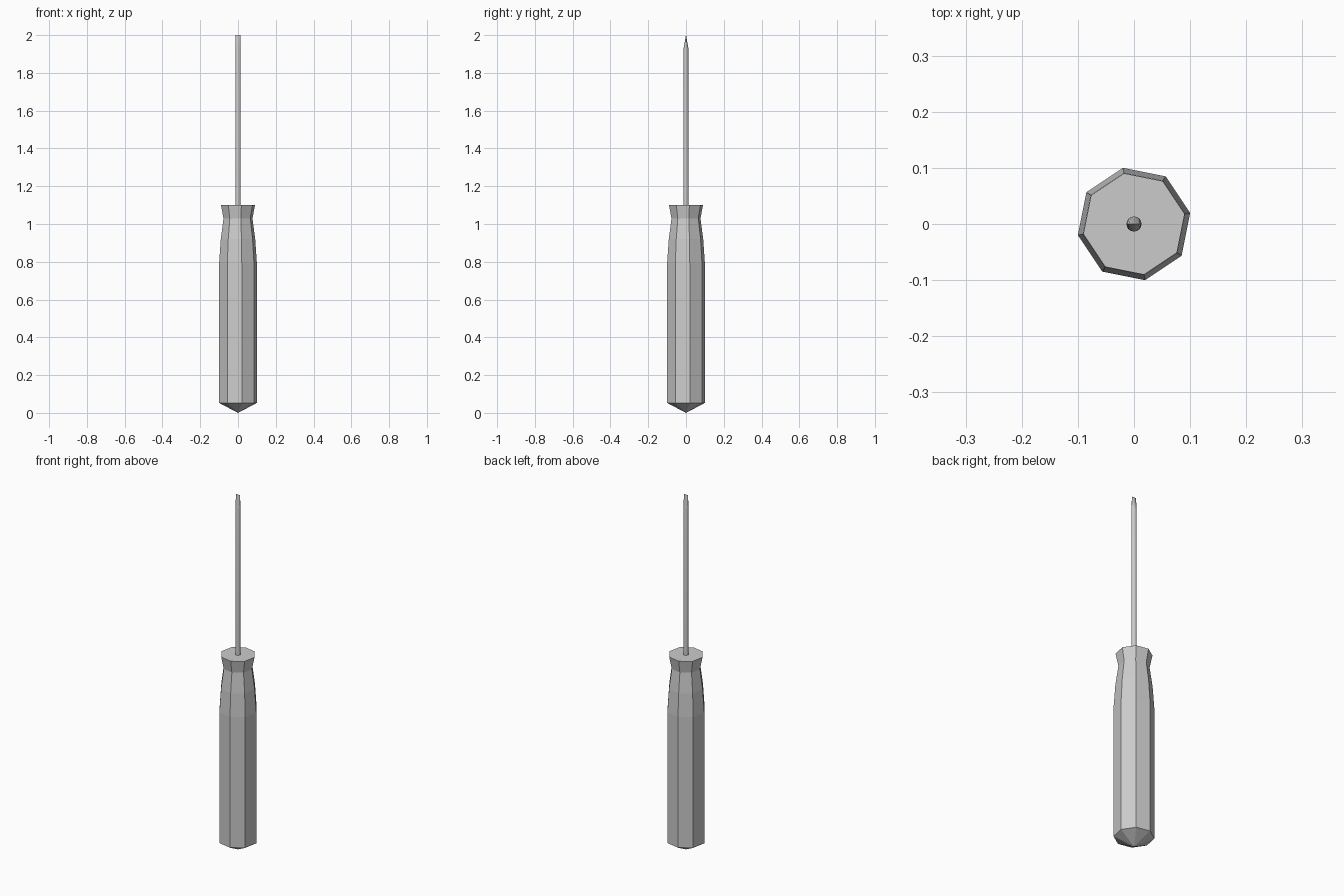
import bpy, bmesh, math

if "Cube" in bpy.data.objects:
    bpy.data.objects.remove(bpy.data.objects["Cube"])


def lathe(name, rings, sides, turn=0.0):
    """Stack rings of (z, x radius, y radius) and close both ends; radius 0 makes a point."""
    bm = bmesh.new()
    loops = []
    for z, rx, ry in rings:
        if rx == 0:
            loops.append([bm.verts.new((0, 0, z))] * sides)
        else:
            angles = [turn + 2 * math.pi * i / sides for i in range(sides)]
            loops.append([bm.verts.new((rx * math.cos(a), ry * math.sin(a), z)) for a in angles])
    for low, high in zip(loops, loops[1:]):
        for i in range(sides):
            j = (i + 1) % sides
            if low[i] is low[j]:
                bm.faces.new((low[i], high[j], high[i]))
            else:
                bm.faces.new((low[i], low[j], high[j], high[i]))
    bm.faces.new(loops[-1])
    if loops[0][0] is not loops[0][1]:
        bm.faces.new(loops[0][::-1])
    bmesh.ops.recalc_face_normals(bm, faces=bm.faces)
    mesh = bpy.data.meshes.new(name)
    bm.to_mesh(mesh)
    bm.free()
    obj = bpy.data.objects.new(name, mesh)
    bpy.context.collection.objects.link(obj)
    return obj


# Eight-sided handle with pointed butt and flared collar
profile = [(0, 0), (0.053, 0.102), (0.79, 0.102), (0.92, 0.093), (1.03, 0.078), (1.10, 0.092)]
lathe("handle", [(z, r, r) for z, r in profile], 8, math.radians(11.25))

# Round shaft flattened to a blade at the tip
R = 0.0135
shaft = lathe("shaft", [(1.08, R, R), (1.925, R, R), (2.0, R, 0.0004)], 16)
bpy.context.view_layer.objects.active = shaft
shaft.select_set(True)
bpy.ops.object.shade_smooth_by_angle(angle=math.radians(30))
